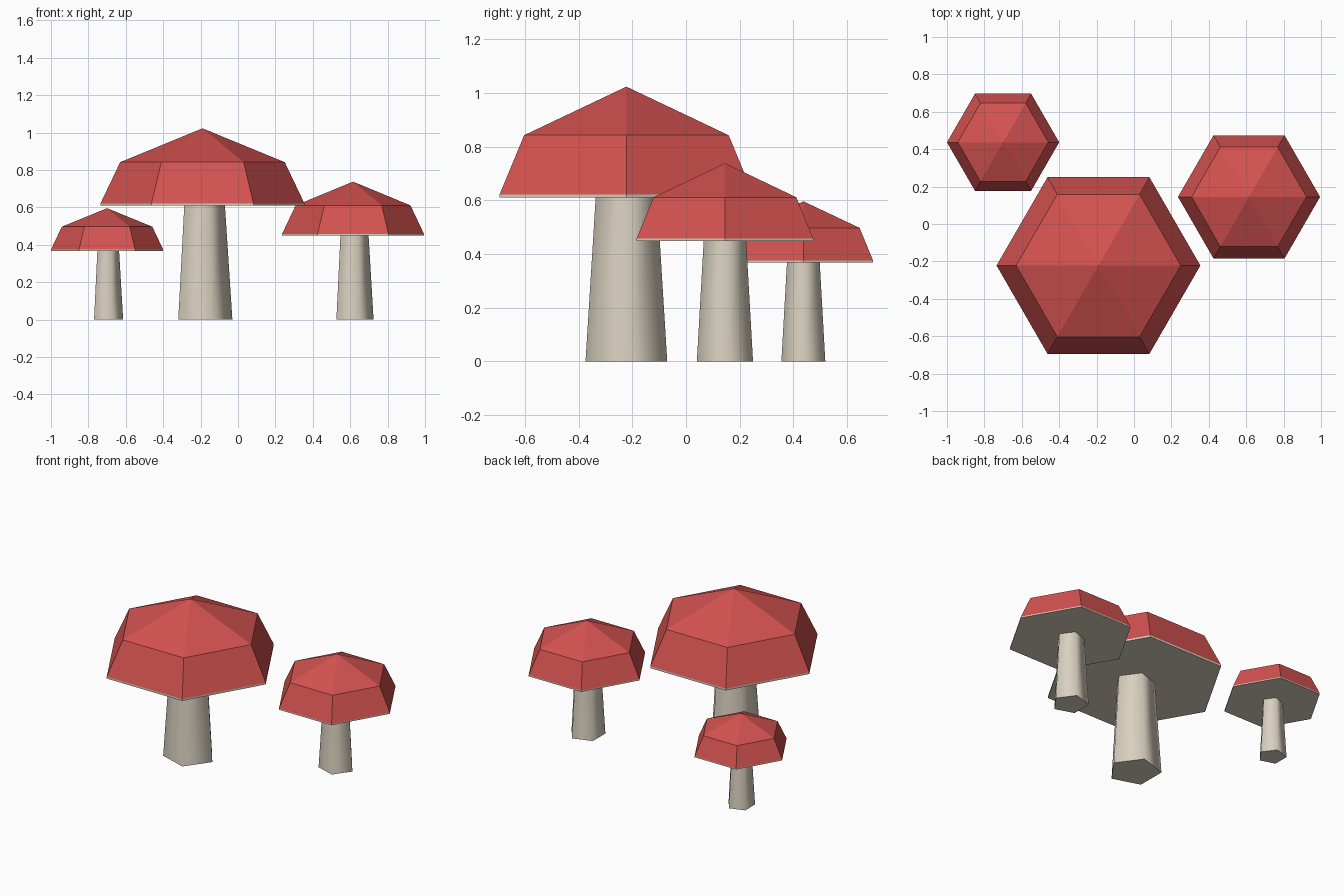
import bpy
import bmesh
from math import cos, sin, tau, radians

cube = bpy.data.objects.get("Cube")
if cube:
    bpy.data.objects.remove(cube, do_unlink=True)


def make_material(name, rgb):
    mat = bpy.data.materials.new(name)
    mat.use_nodes = True
    colour = (*rgb, 1)
    mat.diffuse_color = colour
    mat.node_tree.nodes["Principled BSDF"].inputs["Base Color"].default_value = colour
    return mat


red = make_material("cap red", (0.65, 0.085, 0.08))
cream = make_material("stem cream", (0.70, 0.64, 0.53))


def lathe(name, centre, sides, profile, mat):
    """Stack of regular polygons from (radius, z) pairs, closed at both ends."""
    bm = bmesh.new()
    rings = []
    for radius, z in profile:
        count = sides if radius else 1
        rings.append([bm.verts.new((radius * cos(tau * i / sides),
                                    radius * sin(tau * i / sides), z))
                      for i in range(count)])
    for low, high in zip(rings, rings[1:]):
        for i in range(sides):
            j = (i + 1) % sides
            if len(high) == 1:
                bm.faces.new((low[i], low[j], high[0]))
            else:
                bm.faces.new((low[i], low[j], high[j], high[i]))
    bm.faces.new(rings[0][::-1])
    if len(rings[-1]) > 1:
        bm.faces.new(rings[-1])
    mesh = bpy.data.meshes.new(name)
    bm.to_mesh(mesh)
    bm.free()
    mesh.materials.append(mat)
    obj = bpy.data.objects.new(name, mesh)
    obj.location = (*centre, 0)
    bpy.context.collection.objects.link(obj)
    return obj


def mushroom(size, centre, stem_radii, cap_radii, heights):
    base_r, neck_r = stem_radii
    rim_r, shoulder_r = cap_radii
    under, rim, shoulder, tip = heights
    # Five-sided tapered stem, rounded by shading
    stem = lathe(size + "_stem", centre, 5, [(base_r, 0), (neck_r, under + 0.003)], cream)
    bpy.ops.object.select_all(action='DESELECT')
    stem.select_set(True)
    bpy.context.view_layer.objects.active = stem
    bpy.ops.object.shade_smooth_by_angle(angle=radians(80))
    # Pale plate under the cap
    lathe(size + "_gills", centre, 6, [(rim_r, under), (rim_r, rim)], cream)
    # Faceted six-sided cap
    lathe(size + "_cap", centre, 6,
          [(rim_r, rim), (shoulder_r, shoulder), (0, tip)], red)


mushroom("large", (-0.19, -0.222), (0.16, 0.12), (0.545, 0.44), (0.61, 0.622, 0.842, 1.023))
mushroom("medium", (0.615, 0.145), (0.11, 0.083), (0.38, 0.307), (0.449, 0.457, 0.611, 0.738))
mushroom("small", (-0.70, 0.437), (0.086, 0.064), (0.30, 0.242), (0.368, 0.375, 0.497, 0.596))
